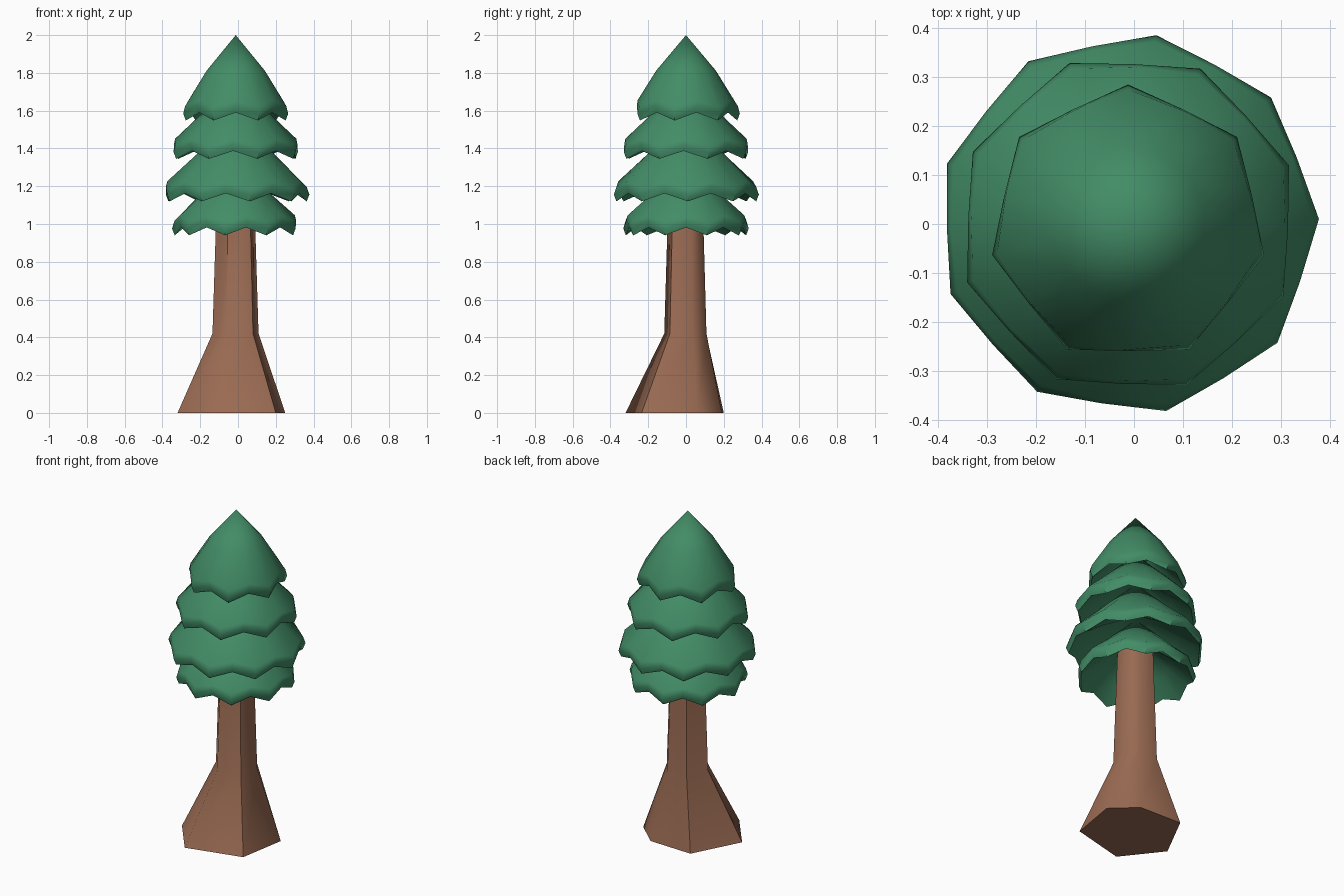
import bpy, bmesh, math

if "Cube" in bpy.data.objects:
    bpy.data.objects.remove(bpy.data.objects["Cube"])

def material(name, rgb):
    m = bpy.data.materials.new(name)
    m.diffuse_color = (*rgb, 1)
    m.use_nodes = True
    m.node_tree.nodes["Principled BSDF"].inputs["Base Color"].default_value = m.diffuse_color
    return m

GREEN = material("pine green", (0.055, 0.265, 0.135))
BROWN = material("bark brown", (0.32, 0.145, 0.085))
CX = -0.012  # tree axis

def loft(name, rings, mat, angle, tip=None):
    """Skin a list of equal-length point rings, with a flat bottom or pointed top."""
    bm = bmesh.new()
    vs = [[bm.verts.new(p) for p in ring] for ring in rings]
    n = len(vs[0])
    for a, b in zip(vs, vs[1:]):
        for i in range(n):
            j = (i + 1) % n
            bm.faces.new((a[i], a[j], b[j], b[i]))
    bm.faces.new(vs[0])
    if tip:
        t = bm.verts.new(tip)
        for i in range(n):
            bm.faces.new((vs[-1][i], vs[-1][(i + 1) % n], t))
    else:
        bm.faces.new(vs[-1])
    bmesh.ops.recalc_face_normals(bm, faces=bm.faces)
    me = bpy.data.meshes.new(name)
    bm.to_mesh(me)
    bm.free()
    me.materials.append(mat)
    ob = bpy.data.objects.new(name, me)
    bpy.context.collection.objects.link(ob)
    bpy.ops.object.select_all(action='DESELECT')
    bpy.context.view_layer.objects.active = ob
    ob.select_set(True)
    bpy.ops.object.shade_smooth_by_angle(angle=math.radians(angle))
    return ob

def foliage(name, tips, phase, r, low, shoulder, top):
    """Skirt of branches: hollow underside, zigzag rim, rounded cone."""
    n = tips * 2
    notch_r = math.cos(math.pi / tips) + 0.01
    # radius, height, amount of zigzag
    profile = [(0.08, low + 0.20, 0), (r * 0.6, low + 0.10, 0.5),
               (r - 0.014, low, 1), (r, low + 0.036, 1),
               (r * 0.965, low + 0.075, 0.75),
               (shoulder[0], shoulder[1], 0)]
    rings = []
    for rad, z, zig in profile:
        ring = []
        for i in range(n):
            a = math.radians(phase) + 2 * math.pi * i / n
            k = zig * (i % 2)
            rr = rad * (1 - k * (1 - notch_r))
            ring.append((CX + rr * math.cos(a), rr * math.sin(a), z + 0.042 * k))
        rings.append(ring)
    loft(name, rings, GREEN, 40, (CX, 0, top))

# Four stacked foliage tiers
foliage("foliage_top", 7, 90 - 360 / 7 * 2, 0.285, 1.548, (0.158, 1.812), 2.0)
foliage("foliage_upper", 8, 20, 0.35, 1.345, (0.19, 1.575), 1.76)
foliage("foliage_middle", 9, 1.5, 0.39, 1.12, (0.20, 1.375), 1.57)
foliage("foliage_bottom", 9, 20, 0.337, 0.94, (0.19, 1.155), 1.34)

# Trunk with an uneven flared six-sided foot
foot = [(-0.14, -0.32), (0.20, -0.235), (0.25, 0.06),
        (0.11, 0.19), (-0.17, 0.20), (-0.32, -0.09)]
angles = [-113, -43, 15, 60, 122, 190]

def trunk_ring(r, z):
    return [(CX + r * math.cos(math.radians(a)), r * math.sin(math.radians(a)), z)
            for a in angles]

loft("trunk", [[(x, y, 0) for x, y in foot],
               trunk_ring(0.125, 0.42), trunk_ring(0.1, 1.2)], BROWN, 60)
